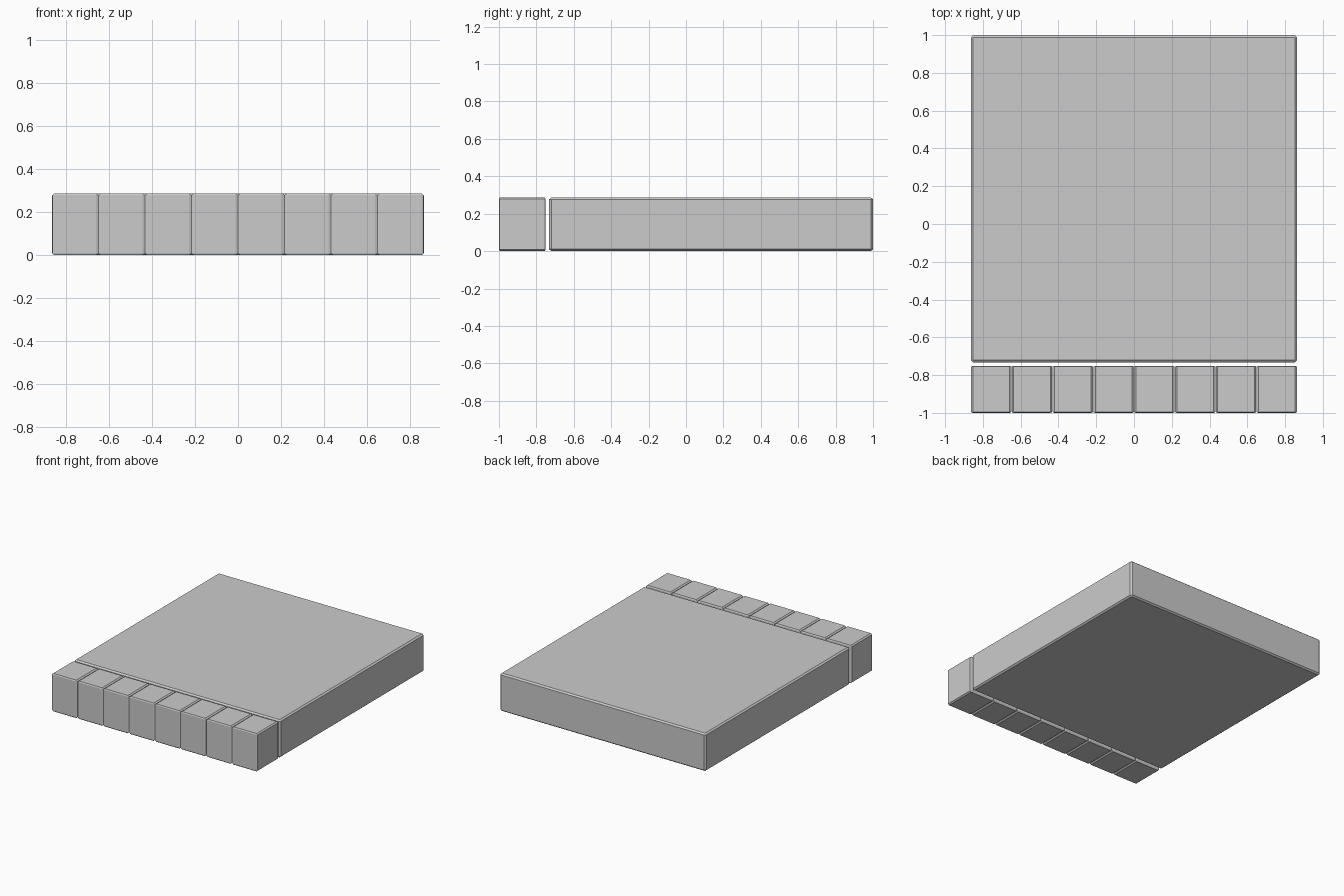
import bpy
import bmesh
from mathutils import Vector

if "Cube" in bpy.data.objects:
    bpy.data.objects.remove(bpy.data.objects["Cube"])


def chamfered_box(name, low, high, chamfer):
    """Flat-shaded box whose chamfer depth is set separately for x, y and z."""
    low, high = Vector(low), Vector(high)
    centre, half = (low + high) / 2, (high - low) / 2
    bm = bmesh.new()
    bmesh.ops.create_cube(bm, size=2)
    bmesh.ops.bevel(bm, geom=bm.edges[:], offset=0.1, segments=1,
                    affect='EDGES', clamp_overlap=True)
    for v in bm.verts:
        for i in range(3):
            reach = half[i] if abs(v.co[i]) > 0.99 else half[i] - chamfer[i]
            v.co[i] = reach if v.co[i] > 0 else -reach
    mesh = bpy.data.meshes.new(name)
    bm.to_mesh(mesh)
    bm.free()
    obj = bpy.data.objects.new(name, mesh)
    obj.location = centre
    bpy.context.collection.objects.link(obj)
    return obj


HALF_WIDTH = 0.864
HEIGHT = 0.287

# Large main slab
chamfered_box("main_slab", (-HALF_WIDTH, -0.732, 0), (HALF_WIDTH, 1.0, HEIGHT),
              (0.012, 0.012, 0.01))

# Row of eight edging blocks along the front
COUNT = 8
pitch = 2 * HALF_WIDTH / COUNT
for n in range(COUNT):
    x = -HALF_WIDTH + n * pitch
    chamfered_box(f"edge_block_{n + 1}", (x + 0.001, -1.0, 0),
                  (x + pitch - 0.001, -0.751, HEIGHT), (0.01, 0.004, 0.008))
